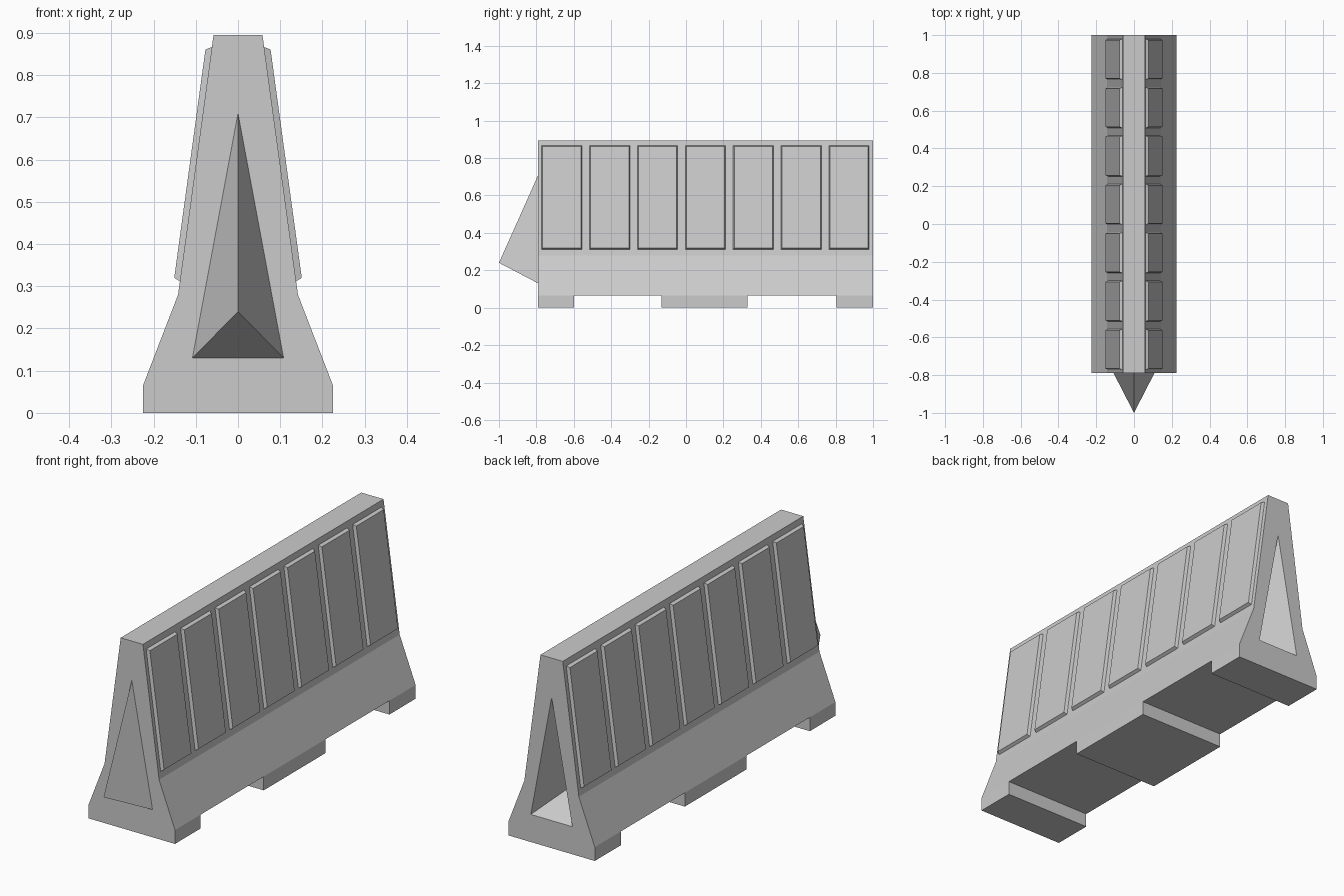
import bpy

if "Cube" in bpy.data.objects:
    bpy.data.objects.remove(bpy.data.objects["Cube"])

Y0, Y1 = -0.79, 1.0          # body ends
TIP = (0.24, 0.21)           # height and length of the locking wedge


def make(name, verts, faces):
    me = bpy.data.meshes.new(name)
    me.from_pydata(verts, [], faces)
    me.validate()
    ob = bpy.data.objects.new(name, me)
    bpy.context.collection.objects.link(ob)
    return ob


def prism(name, profile, y0, y1):
    """Extrude an x-z profile (counter-clockwise seen from the front) along y."""
    n = len(profile)
    verts = [(x, y, z) for y in (y0, y1) for x, z in profile]
    faces = [list(range(n)), list(range(2 * n - 1, n - 1, -1))]
    faces += [[i, i + n, (i + 1) % n + n, (i + 1) % n] for i in range(n)]
    return make(name, verts, faces)


def wedge(name, base_y, grow=1.0):
    """Triangular pyramid pointing to -y; grow scales it about its tip."""
    tz, length = TIP
    ty = base_y - length
    corners = [(-0.108, 0.13), (0.108, 0.13), (0, 0.71)]
    base = [(x * grow, ty + length * grow, tz + (z - tz) * grow) for x, z in corners]
    return make(name, base + [(0, ty, tz)],
                [(2, 1, 0), (0, 1, 3), (1, 2, 3), (2, 0, 3)])


def cut(target, cutter):
    cutter.hide_render = True
    cutter.hide_set(True)
    m = target.modifiers.new(cutter.name, 'BOOLEAN')
    m.operation = 'DIFFERENCE'
    m.solver = 'EXACT'
    m.object = cutter


# Barrier body with splayed foot
half = [(0.225, 0), (0.225, 0.065), (0.142, 0.28), (0.058, 0.895)]
body = prism("barrier_body", half + [(-x, z) for x, z in reversed(half)], Y0, Y1)

# Drainage / forklift notches underneath
notch = [(-0.4, -0.1), (0.4, -0.1), (0.4, 0.065), (-0.4, 0.065)]
for i, (a, b) in enumerate([(-0.6, -0.13), (0.33, 0.805)]):
    cut(body, prism(f"notch_cutter_{i}", notch, a, b))

# Interlocking socket at the back, matching wedge at the front
cut(body, wedge("socket_cutter", Y1, 1.1))
wedge("locking_wedge", Y0)


# Raised chamfered panels on both sloping sides
def slope_x(z):
    return 0.142 - (z - 0.28) * (0.142 - 0.058) / (0.895 - 0.28)


for i in range(7):
    c = -0.664 + i * 0.256
    verts = []
    for hw, zb, zt, out in ((0.108, 0.311, 0.867, -0.001), (0.102, 0.32, 0.861, 0.0145)):
        verts += [(slope_x(z) + out, c + s * hw, z)
                  for s, z in ((-1, zb), (1, zb), (1, zt), (-1, zt))]
    faces = [(3, 2, 1, 0), (4, 5, 6, 7)]
    faces += [(k, (k + 1) % 4, (k + 1) % 4 + 4, k + 4) for k in range(4)]
    panel = make(f"side_panel_{i}", verts, faces)
    mirror = panel.modifiers.new("mirror", 'MIRROR')
    mirror.use_axis = (True, False, False)
